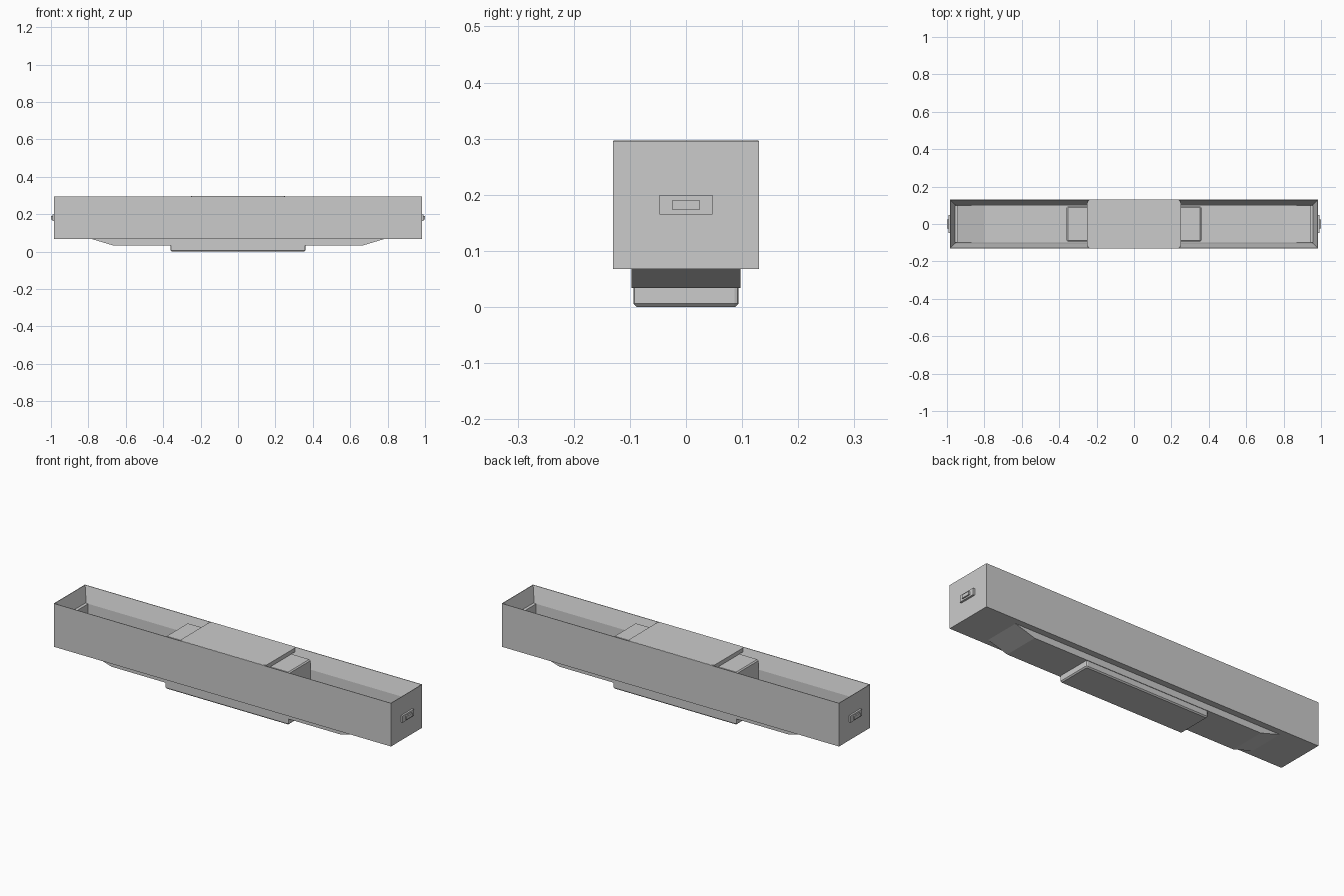
import bpy, bmesh

if "Cube" in bpy.data.objects:
    bpy.data.objects.remove(bpy.data.objects["Cube"])

grey = bpy.data.materials.new("light_grey")
grey.diffuse_color = (0.6, 0.6, 0.6, 1)
grey.use_nodes = True
grey.node_tree.nodes["Principled BSDF"].inputs["Base Color"].default_value = grey.diffuse_color


def finish(name, bm):
    bmesh.ops.recalc_face_normals(bm, faces=bm.faces[:])
    mesh = bpy.data.meshes.new(name)
    bm.to_mesh(mesh)
    bm.free()
    mesh.materials.append(grey)
    ob = bpy.data.objects.new(name, mesh)
    bpy.context.collection.objects.link(ob)
    return ob


def loft(name, rings, cap_end=True):
    """Rectangular rings (half_x, half_y, z) joined in order."""
    bm = bmesh.new()
    loops = [[bm.verts.new((sx * hx, sy * hy, z))
              for sx, sy in ((-1, -1), (1, -1), (1, 1), (-1, 1))]
             for hx, hy, z in rings]
    for a, b in zip(loops, loops[1:]):
        for i in range(4):
            j = (i + 1) % 4
            bm.faces.new((a[i], a[j], b[j], b[i]))
    bm.faces.new(loops[0])
    if cap_end:
        bm.faces.new(loops[-1])
    return bm


def box(name, x0, x1, y, z0, z1, corner=0.0, segs=1, edge=0.0):
    """Box symmetric in y, with optional rounded uprights and edge bevel."""
    bm = bmesh.new()
    bmesh.ops.create_cube(bm, size=1)
    for v in bm.verts:
        v.co = ((x0 + x1) / 2 + v.co.x * (x1 - x0), v.co.y * 2 * y,
                (z0 + z1) / 2 + v.co.z * (z1 - z0))
    if corner:
        ups = [e for e in bm.edges
               if abs(e.verts[0].co.z - e.verts[1].co.z) > (z1 - z0) / 2]
        bmesh.ops.bevel(bm, geom=ups, offset=corner, segments=segs,
                        profile=0.5, affect='EDGES')
    if edge:
        rim = [e for e in bm.edges
               if abs(e.verts[0].co.z - e.verts[1].co.z) < 1e-5]
        bmesh.ops.bevel(bm, geom=rim, offset=edge, segments=1, affect='EDGES')
    return finish(name, bm)


# Tray: outer shell, sloped inner rim, upright inner wall, dished floor
bm = loft("tray", [(0.983, 0.13, 0.068), (0.983, 0.13, 0.296),
                   (0.98, 0.127, 0.296), (0.957, 0.103, 0.215),
                   (0.945, 0.1, 0.115)], cap_end=False)
bm.verts.ensure_lookup_table()
a, b, c, d = bm.verts[-4:]
p, q, r, s = [bm.verts.new((x, y, 0.07)) for x, y in
              ((-0.8, -0.1), (0.8, -0.1), (0.8, 0.1), (-0.8, 0.1))]
for f in ((a, p, s, d), (p, q, r, s), (q, b, c, r), (a, b, q, p), (s, r, c, d)):
    bm.faces.new(f)
finish("tray", bm)

# Shallow keel under the tray
finish("keel", loft("keel", [(0.67, 0.097, 0.034), (0.79, 0.097, 0.07)]))

# Central block running through the tray, and the lid on top
box("centre_block", -0.36, 0.36, 0.094, 0.0, 0.276, 0.008, 2, 0.006)
box("lid", -0.25, 0.25, 0.129, 0.276, 0.297, 0.016, 4)

# End fittings: inner ledge, outer plate and socket, at both ends
for side, label in ((-1, "left"), (1, "right")):
    for part, xa, xb, y, z0, z1 in (("ledge", 0.942, 0.96, 0.098, 0.1, 0.218),
                                    ("plate", 0.98, 0.993, 0.047, 0.165, 0.2),
                                    ("socket", 0.99, 1.0, 0.024, 0.173, 0.191)):
        x0, x1 = sorted((side * xa, side * xb))
        box(f"{label}_end_{part}", x0, x1, y, z0, z1)
